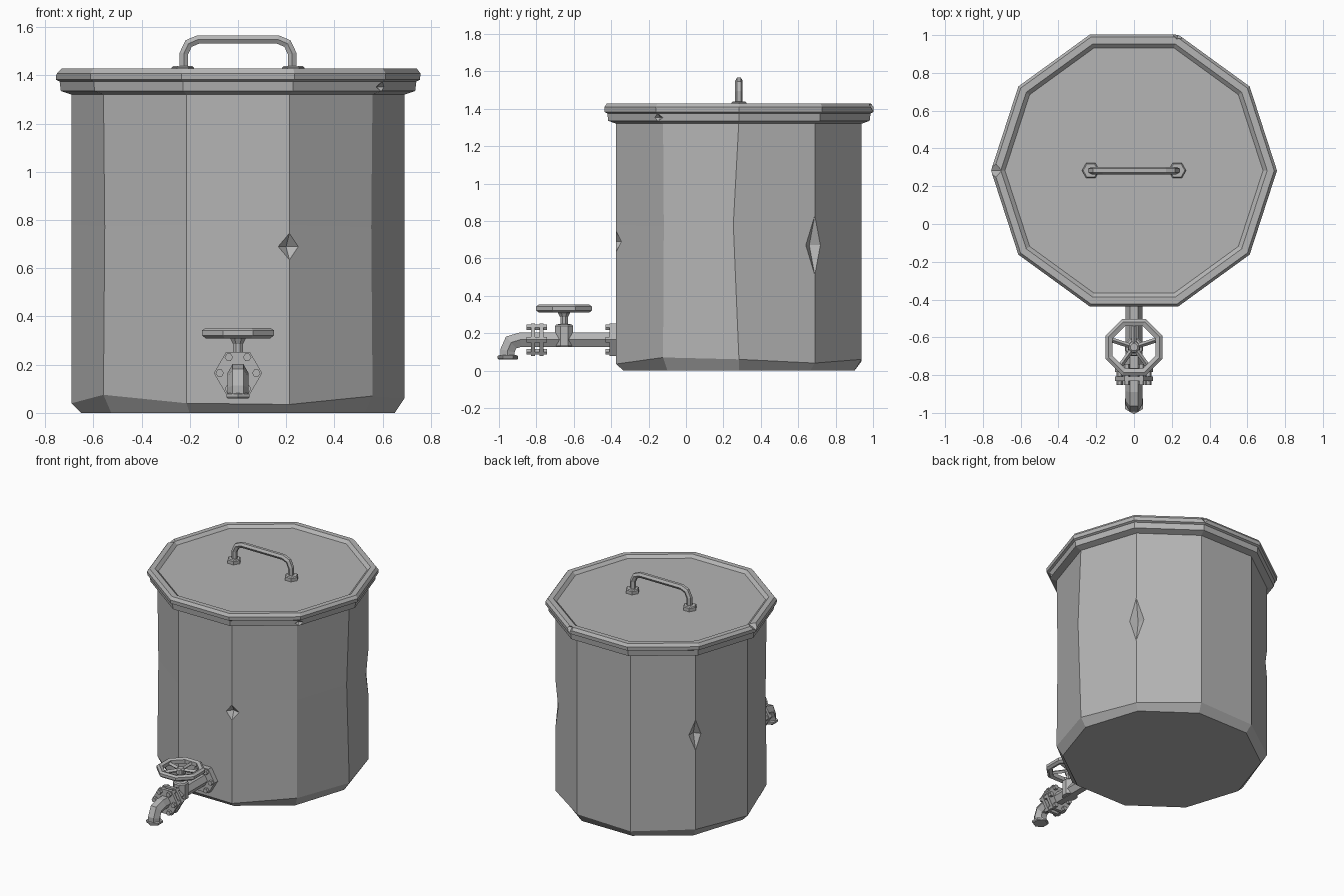
import bpy, bmesh
from math import sin, cos, pi, radians
from mathutils import Vector, Matrix

cube = bpy.data.objects.get("Cube")
if cube:
    bpy.data.objects.remove(cube)

steel = bpy.data.materials.new("brushed_grey_steel")
grey = (0.46, 0.46, 0.46, 1)
steel.diffuse_color = grey
steel.use_nodes = True
steel.node_tree.nodes["Principled BSDF"].inputs["Base Color"].default_value = grey

CY = 0.283          # pot axis in y
TAP_Z = 0.165       # pipe axis height
VALVE_Y = -0.652
TO_FRONT = Matrix.Rotation(radians(90), 4, 'X')


def finish(name, bm):
    bmesh.ops.recalc_face_normals(bm, faces=bm.faces)
    mesh = bpy.data.meshes.new(name)
    bm.to_mesh(mesh)
    bm.free()
    mesh.materials.append(steel)
    obj = bpy.data.objects.new(name, mesh)
    bpy.context.collection.objects.link(obj)
    return obj


def skin(bm, rings, loop=False):
    n = len(rings[0])
    pairs = list(zip(rings, rings[1:]))
    if loop:
        pairs.append((rings[-1], rings[0]))
    else:
        bm.faces.new(rings[0])
        bm.faces.new(rings[-1])
    for a, b in pairs:
        for i in range(n):
            j = (i + 1) % n
            bm.faces.new((a[i], a[j], b[j], b[i]))


def lathe(name, profile, sides, loc, front=False, turn=0.0, loop=False, tweak=None):
    """Faceted solid from (radius, height) pairs; front=True lays it along -y."""
    bm = bmesh.new()
    rings = []
    for k, (r, h) in enumerate(profile):
        ring = []
        for i in range(sides):
            a = 2 * pi * i / sides + turn
            p = Vector((r * cos(a), r * sin(a), h))
            ring.append(bm.verts.new(tweak(k, i, p) if tweak else p))
        rings.append(ring)
    skin(bm, rings, loop)
    m = Matrix.Translation(loc)
    bm.transform(m @ TO_FRONT if front else m)
    return finish(name, bm)


def sweep(name, path, side, radius, sides=6):
    """Mitred tube along a planar path; side is the normal of that plane."""
    bm = bmesh.new()
    pts, side = [Vector(p) for p in path], Vector(side)
    rings = []
    for i, p in enumerate(pts):
        d0 = (p - pts[max(i - 1, 0)]).normalized()
        d1 = (pts[min(i + 1, len(pts) - 1)] - p).normalized()
        t = (d0 + d1).normalized()
        up = t.cross(side) / max(t.dot(d1 if d1.length else d0), 0.5)
        rings.append([bm.verts.new(p + radius * (cos(2 * pi * k / sides) * side
                      + sin(2 * pi * k / sides) * up)) for k in range(sides)])
    skin(bm, rings)
    return finish(name, bm)


def dent(obj, angle, radius, z, depth, width, height):
    """Cut a diamond-shaped dent into a corner of the pot or lid."""
    bm = bmesh.new()
    eq = [bm.verts.new(v) for v in ((depth, 0, 0), (0, width, 0), (-depth, 0, 0), (0, -width, 0))]
    for h in (height, -height):
        tip = bm.verts.new((0, 0, h))
        for i in range(4):
            bm.faces.new((eq[i], eq[(i + 1) % 4], tip))
    a = radians(angle)
    bm.transform(Matrix.Translation((radius * cos(a), CY + radius * sin(a), z))
                 @ Matrix.Rotation(a, 4, 'Z'))
    cutter = finish("dent_cutter", bm)
    cutter.hide_render = True
    mod = obj.modifiers.new("dent", 'BOOLEAN')
    mod.operation, mod.solver, mod.object = 'DIFFERENCE', 'EXACT', cutter
    bpy.context.view_layer.objects.active = obj
    bpy.ops.object.modifier_apply(modifier=mod.name)
    bpy.data.objects.remove(cutter)


# Pot body: ten-sided, uneven bottom bevel and slightly worn corners
bevel = (0.06, 0.04, 0.06, 0.05, 0.06, 0.04, 0.075, 0.04, 0.035, 0.07)


def wear(k, i, p):
    if k == 1:
        p.z = bevel[i]
    if k == 2 and i == 0:
        p.y -= 0.03
    if k == 2 and i in (6, 9):
        p *= 0.99
    return p


body = lathe("pot_body", [(0.65, 0), (0.69, 0.05), (0.69, 0.78), (0.69, 1.34)],
             10, (0, CY, 0), tweak=wear)
dent(body, -72, 0.69, 0.69, 0.045, 0.065, 0.055)
dent(body, 36, 0.69, 0.67, 0.05, 0.07, 0.16)
dent(body, 144, 0.69, 0.74, 0.045, 0.06, 0.11)

# Lid with stepped rim and shallow recess
lid = lathe("lid", [(0.69, 1.32), (0.735, 1.335), (0.74, 1.375), (0.755, 1.382),
                    (0.757, 1.408), (0.742, 1.428), (0.705, 1.428), (0.683, 1.408)],
            10, (0, CY, 0))
dent(lid, 180, 0.757, 1.43, 0.06, 0.07, 0.035)
dent(lid, -36, 0.742, 1.352, 0.03, 0.05, 0.025)
dent(lid, 72, 0.757, 1.42, 0.03, 0.05, 0.04)

# Lid handle with hexagonal feet
arch = [(-0.225, 1.40), (-0.225, 1.49), (-0.205, 1.532), (-0.165, 1.549)]
arch += [(-x, z) for x, z in reversed(arch)]
sweep("lid_handle", [(x, CY, z) for x, z in arch], (0, 1, 0), 0.02)
for s, label in ((1, "left"), (-1, "right")):
    lathe("handle_foot_" + label, [(0.047, 1.40), (0.047, 1.432), (0.04, 1.438)],
          6, (s * 0.229, CY, 0))

# Tap pipe and bent spout
spout = [(-0.36, TAP_Z), (-0.885, TAP_Z), (-0.935, 0.15), (-0.955, 0.105), (-0.955, 0.065)]
sweep("tap_pipe", [(0, y, z) for y, z in spout], (1, 0, 0), 0.044)
lathe("spout_lip", [(0.05, 0.06), (0.055, 0.066), (0.055, 0.078), (0.045, 0.082)],
      6, (0, -0.952, 0), turn=pi / 6)


# Hexagonal flanges with bolts
def flange(name, y, thick):
    lathe(name, [(0.1, 0), (0.1, thick)], 6, (0, y, TAP_Z), front=True)


def bolts(name, y, length):
    for k in range(6):
        a = pi / 3 * k
        lathe(f"{name}_{k + 1}", [(0.017, 0), (0.017, length)], 6,
              (0.076 * cos(a), y, TAP_Z + 0.076 * sin(a)), front=True)


flange("wall_flange", -0.36, 0.05)
bolts("wall_bolt", -0.38, 0.05)
flange("pipe_flange_inner", -0.762, 0.022)
flange("pipe_flange_outer", -0.808, 0.022)
bolts("pipe_bolt", -0.742, 0.11)

# Valve bonnet, stem and hub
lathe("valve_bonnet", [(0.052, 0.13), (0.052, 0.238), (0.045, 0.246), (0.022, 0.25),
                       (0.022, 0.285), (0.035, 0.308), (0.03, 0.335), (0.02, 0.342)],
      8, (0, VALVE_Y, 0), turn=pi / 8)

# Handwheel: eight-sided ring with spokes
lathe("handwheel_rim", [(0.162, 0.322), (0.162, 0.342), (0.145, 0.353),
                        (0.122, 0.345), (0.122, 0.318), (0.145, 0.309)],
      8, (0, VALVE_Y, 0), turn=pi / 8, loop=True)
for k in range(5):
    a = pi / 2 + 2 * pi * k / 5
    d = Vector((cos(a), sin(a), 0))
    c = Vector((0, VALVE_Y, 0.328))
    sweep(f"handwheel_spoke_{k + 1}", [c + d * 0.015, c + d * 0.13],
          (-d.y, d.x, 0), 0.013, 4)
